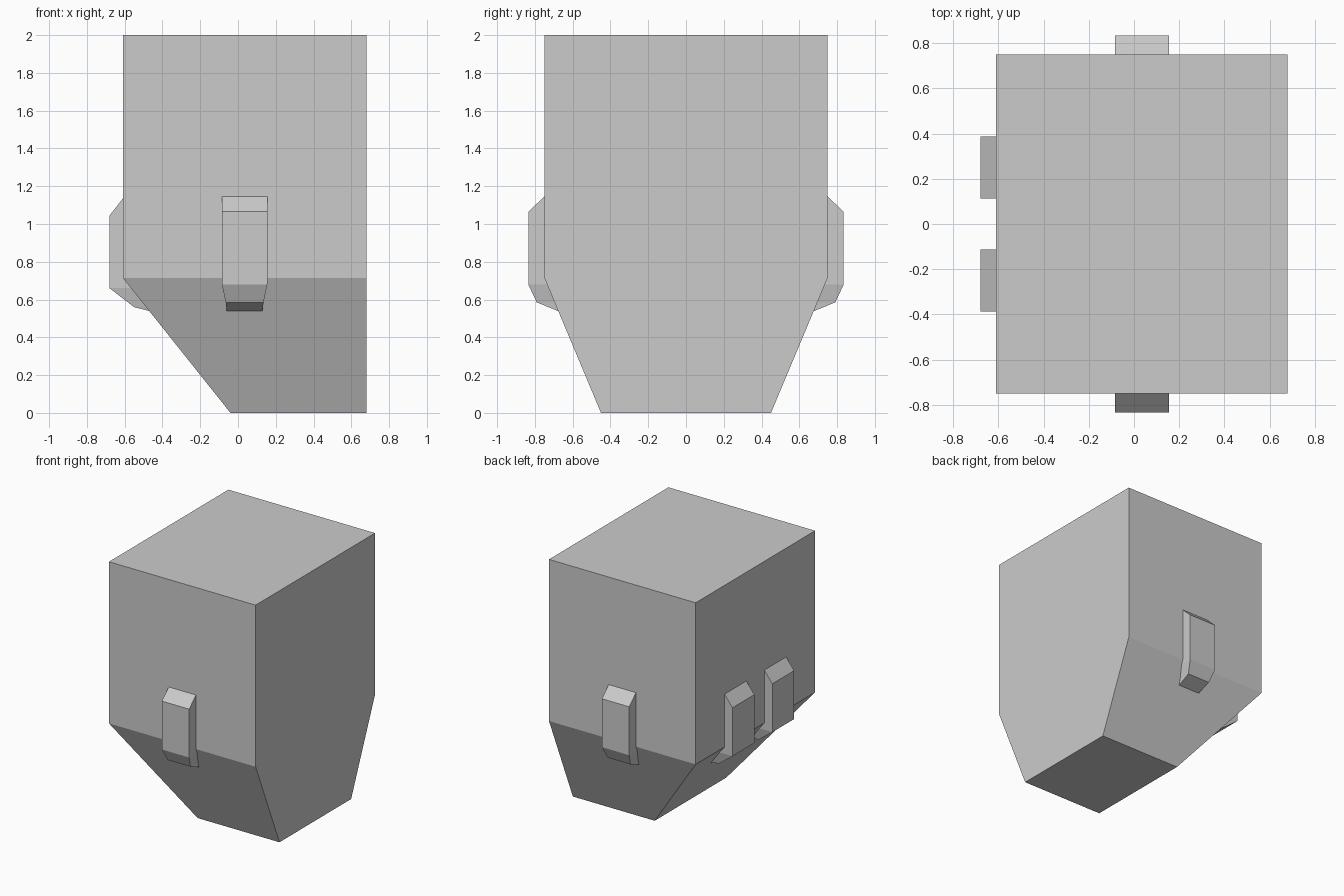
import bpy
import bmesh

cube = bpy.data.objects.get("Cube")
if cube:
    bpy.data.objects.remove(cube, do_unlink=True)

grey = bpy.data.materials.new("plain grey")
grey.use_nodes = True
color = (0.6, 0.6, 0.6, 1)
grey.diffuse_color = color
grey.node_tree.nodes["Principled BSDF"].inputs["Base Color"].default_value = color


def loft(name, rings):
    """Join equal rings of points with quads and cap both ends."""
    bm = bmesh.new()
    loops = [[bm.verts.new(p) for p in ring] for ring in rings]
    for a, b in zip(loops, loops[1:]):
        for i in range(len(a)):
            j = (i + 1) % len(a)
            bm.faces.new((a[i], a[j], b[j], b[i]))
    bm.faces.new(loops[0])
    bm.faces.new(loops[-1])
    bmesh.ops.recalc_face_normals(bm, faces=bm.faces)
    mesh = bpy.data.meshes.new(name)
    bm.to_mesh(mesh)
    bm.free()
    mesh.materials.append(grey)
    obj = bpy.data.objects.new(name, mesh)
    bpy.context.collection.objects.link(obj)
    return obj


def rectangle(left, right, half_depth, z):
    return [(left, -half_depth, z), (right, -half_depth, z),
            (right, half_depth, z), (left, half_depth, z)]


# Hopper body: straight box above a funnel with one upright side
SHOULDER = 0.715
loft("hopper_body", [rectangle(-0.04, 0.68, 0.45, 0),
                     rectangle(-0.61, 0.68, 0.75, SHOULDER),
                     rectangle(-0.61, 0.68, 0.75, 2)])


# Bent bracket: outer profile of (distance out, height, half width),
# with the inner edge kept just inside the wall
def bracket(name, profile, wall, place):
    rings = []
    for out, z, half in profile:
        inner = min(wall(z), out) - 0.02
        rings.append([place(inner, -half, z), place(out, -half, z),
                      place(out, half, z), place(inner, half, z)])
    return loft(name, rings)


def end_wall(z):
    return 0.45 + 0.3 * min(z / SHOULDER, 1)


def side_wall(z):
    return 0.04 + 0.57 * min(z / SHOULDER, 1)


# Front and back brackets
end_profile = [(0.75, 1.145, 0.12), (0.835, 1.065, 0.12), (0.835, 0.68, 0.12),
               (0.79, 0.585, 0.1), (0.68, 0.54, 0.095)]
for name, side in (("front_bracket", -1), ("back_bracket", 1)):
    bracket(name, end_profile, end_wall,
            lambda out, across, z: (0.035 + across, side * out, z))

# Pair of brackets on the sloping side
side_profile = [(0.61, 1.135, 0.137), (0.68, 1.045, 0.137), (0.68, 0.66, 0.137),
                (0.55, 0.56, 0.115), (0.47, 0.54, 0.11)]
for name, y in (("side_bracket_front", -0.25), ("side_bracket_back", 0.25)):
    bracket(name, side_profile, side_wall,
            lambda out, across, z: (-out, y + across, z))
